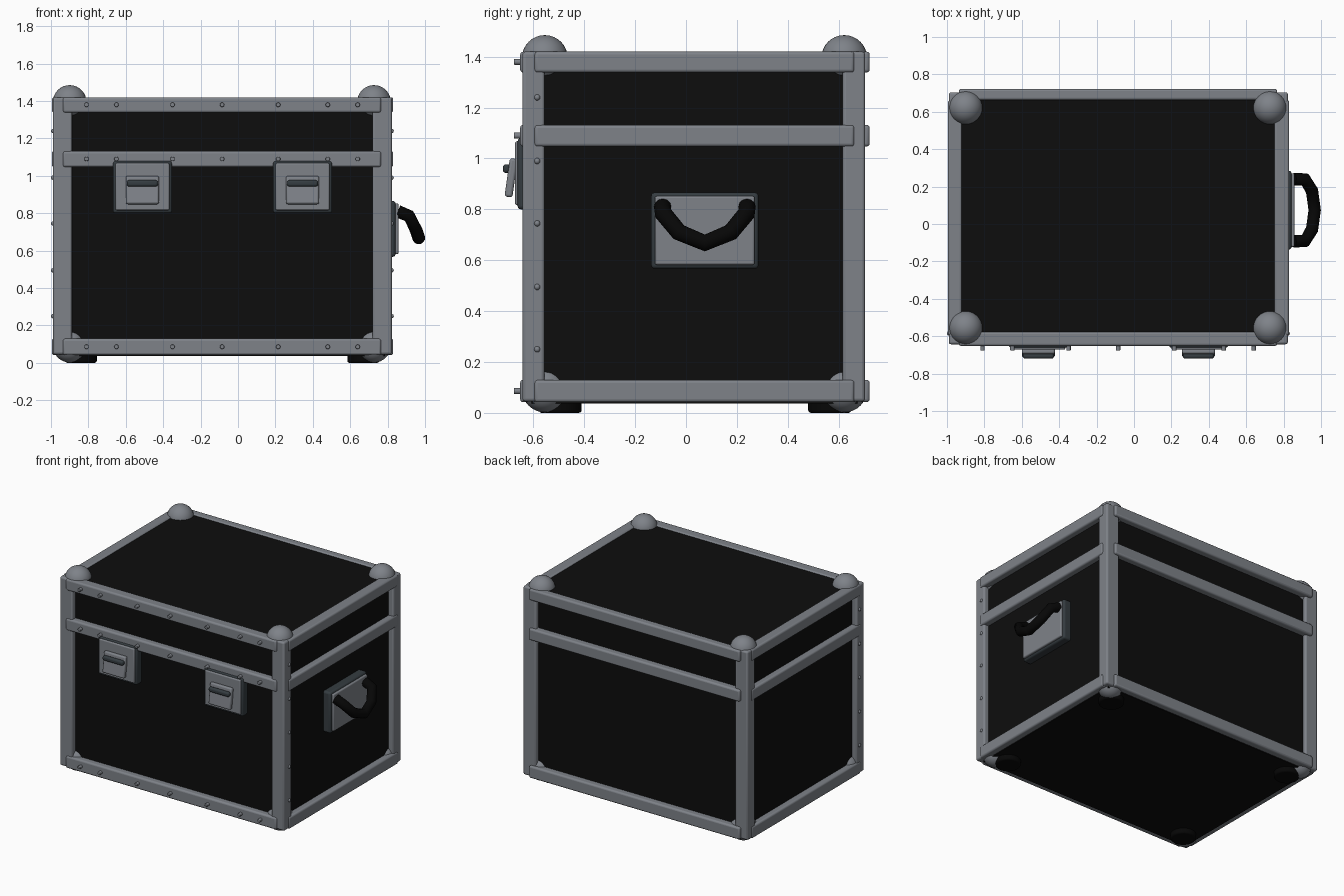
import bpy, math
from mathutils import Vector

if "Cube" in bpy.data.objects:
    bpy.data.objects.remove(bpy.data.objects["Cube"])


def material(name, rgb):
    m = bpy.data.materials.new(name)
    m.diffuse_color = (*rgb, 1)
    m.use_nodes = True
    m.node_tree.nodes["Principled BSDF"].inputs["Base Color"].default_value = m.diffuse_color
    return m


STEEL = material("grey steel", (0.21, 0.225, 0.25))
PANEL = material("black panel", (0.004, 0.004, 0.004))
RUBBER = material("black rubber", (0.002, 0.002, 0.002))
SLATE = material("dark slate", (0.035, 0.045, 0.052))


def finish(name, mat):
    o = bpy.context.object
    o.name = name
    o.data.materials.append(mat)
    return o


def box(name, lo, hi, mat, bevel=0.012, tilt=0):
    lo, hi = Vector(lo), Vector(hi)
    bpy.ops.mesh.primitive_cube_add(size=1, location=(lo + hi) / 2)
    o = finish(name, mat)
    o.scale = hi - lo
    bpy.ops.object.transform_apply(location=False, rotation=False, scale=True)
    o.rotation_euler.x = tilt
    if bevel:
        b = o.modifiers.new("bevel", "BEVEL")
        b.width, b.segments = bevel, 3
        bpy.ops.object.shade_smooth_by_angle()
    return o


def ball(name, loc, r, mat, seg=32):
    bpy.ops.mesh.primitive_uv_sphere_add(radius=r, location=loc, segments=seg, ring_count=seg // 2)
    o = finish(name, mat)
    bpy.ops.object.shade_smooth()
    return o


def cylinder(name, loc, r, depth, mat, rot=(0, 0, 0), seg=24, bevel=0):
    bpy.ops.mesh.primitive_cylinder_add(radius=r, depth=depth, location=loc, rotation=rot, vertices=seg)
    o = finish(name, mat)
    if bevel:
        b = o.modifiers.new("bevel", "BEVEL")
        b.width, b.segments, b.limit_method = bevel, 3, "ANGLE"
    bpy.ops.object.shade_smooth_by_angle()
    return o


# case body
box("case_body", (-0.95, -0.607, 0.036), (0.785, 0.675, 1.412), PANEL, 0)

# corner posts
for x0, x1 in ((-0.99, -0.887), (0.718, 0.823)):
    for y0, y1 in ((-0.643, -0.556), (0.616, 0.704)):
        box("corner_post", (x0, y0, 0.045), (x1, y1, 1.42), STEEL)

# three rings of horizontal rails
for z0, z1 in ((0.042, 0.13), (1.047, 1.132), (1.338, 1.42)):
    for y0, y1 in ((-0.652, -0.577), (0.663, 0.722)):
        box("long_rail", (-0.936, y0, z0), (0.765, y1, z1), STEEL)
    for x0, x1 in ((-0.995, -0.92), (0.75, 0.83)):
        box("side_rail", (x0, -0.596, z0), (x1, 0.662, z1), STEEL)

# ball corners and rubber feet
for x, fx in ((-0.9, -0.84), (0.727, 0.67)):
    for y, fy in ((-0.555, -0.495), (0.622, 0.565)):
        for z in (0.092, 1.395):
            ball("ball_corner", (x, y, z), 0.09, STEEL)
        cylinder("foot", (fx, fy, 0.03), 0.085, 0.06, RUBBER, seg=32, bevel=0.012)

# rivets on the front rails and on the outer sides of the front posts
for z in (0.086, 1.09, 1.38):
    for x in (-0.81, -0.65, -0.35, -0.085, 0.215, 0.48, 0.64):
        cylinder("rail_rivet", (x, -0.66, z), 0.012, 0.034, STEEL, (math.pi / 2, 0, 0), 16, 0.004)
for z in (0.25, 0.495, 0.745, 0.99, 1.24):
    for x in (-0.988, 0.821):
        ball("post_rivet", (x, -0.585, z), 0.012, STEEL, 16)

# front latches
for x in (-0.511, 0.345):
    box("latch_base", (x - 0.158, -0.662, 0.80), (x + 0.158, -0.60, 1.08), SLATE, 0.014)
    box("latch_plate", (x - 0.144, -0.672, 0.816), (x + 0.144, -0.62, 1.068), STEEL, 0.008)
    box("latch_lever", (x - 0.088, -0.703, 0.848), (x + 0.088, -0.672, 1.0), STEEL, 0.01, math.radians(-8))
    box("latch_grip", (x - 0.083, -0.72, 0.943), (x + 0.083, -0.69, 0.977), SLATE, 0.012)

# side handle plate
box("handle_base", (0.76, -0.137, 0.567), (0.842, 0.285, 0.866), SLATE, 0.014)
box("handle_plate", (0.78, -0.122, 0.582), (0.858, 0.27, 0.852), STEEL, 0.008)

# drooping handle tube
half = [(0.855, -0.092, 0.81), (0.915, -0.09, 0.785), (0.952, -0.028, 0.71)]
mid = (0.966, 0.074, 0.668)
path = half + [mid] + [(x, 0.148 - y, z) for x, y, z in reversed(half)]
curve = bpy.data.curves.new("handle", "CURVE")
curve.dimensions = "3D"
curve.bevel_depth, curve.bevel_resolution = 0.034, 4
curve.use_fill_caps = True
spline = curve.splines.new("POLY")
spline.points.add(len(path) - 1)
for p, co in zip(spline.points, path):
    p.co = (*co, 1)
curve.materials.append(RUBBER)
bpy.context.collection.objects.link(bpy.data.objects.new("handle", curve))
